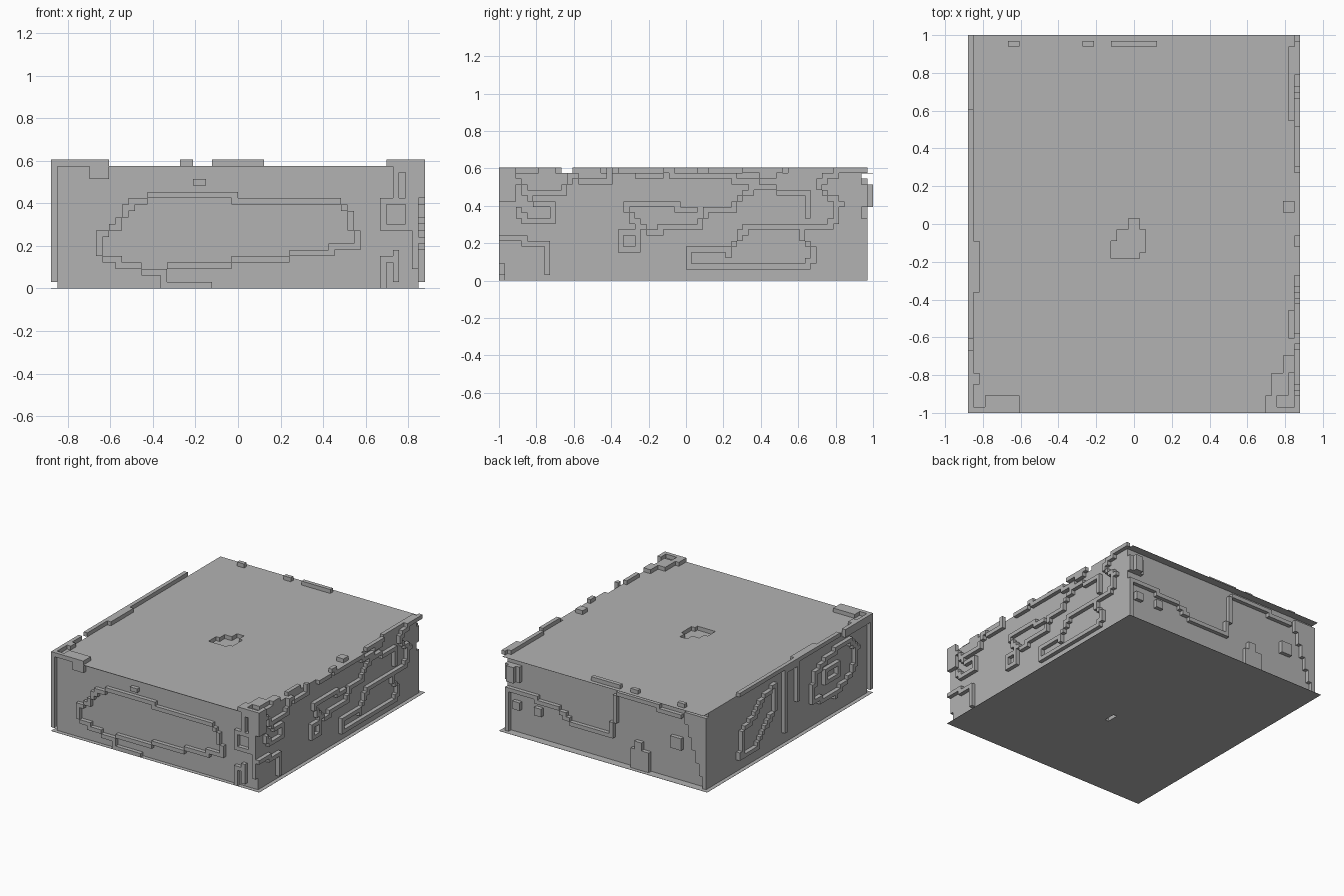
import bpy, bmesh

V = 2 / 66                       # size of one grid block
X, YF, YB, Z = 28, 32, 31, 19    # wall positions in blocks

cube = bpy.data.objects.get("Cube")
if cube:
    bpy.data.objects.remove(cube)

grey = bpy.data.materials.new("plain_grey")
grey.use_nodes = True
COLOUR = (0.45, 0.45, 0.45, 1)
grey.diffuse_color = COLOUR
grey.node_tree.nodes["Principled BSDF"].inputs["Base Color"].default_value = COLOUR


def finish(name, bm):
    mesh = bpy.data.meshes.new(name)
    bmesh.ops.recalc_face_normals(bm, faces=bm.faces)
    bm.to_mesh(mesh)
    bm.free()
    mesh.materials.append(grey)
    ob = bpy.data.objects.new(name, mesh)
    bpy.context.scene.collection.objects.link(ob)
    return ob


def box(name, lo, hi):
    bm = bmesh.new()
    bmesh.ops.create_cube(bm, size=1)
    for v in bm.verts:
        v.co = [(lo[i] if v.co[i] < 0 else hi[i]) * V for i in range(3)]
    return finish(name, bm)


def in_body(c):
    return -X <= c[0] < X and -YF <= c[1] < YB and 0 <= c[2] < Z


def blocks(name, cells):
    """Mesh only the exposed faces of a set of grid blocks."""
    bm = bmesh.new()
    for c in cells:
        for axis in range(3):
            for side in (0, 1):
                n = list(c)
                n[axis] += 2 * side - 1
                if tuple(n) in cells or in_body(n):
                    continue
                quad = []
                for a, b in ((0, 0), (1, 0), (1, 1), (0, 1)):
                    p = list(c)
                    p[axis] += side
                    p[(axis + 1) % 3] += a
                    p[(axis + 2) % 3] += b
                    quad.append(bm.verts.new([k * V for k in p]))
                bm.faces.new(quad)
    bmesh.ops.remove_doubles(bm, verts=bm.verts, dist=V / 10)
    return finish(name, bm)


def trace(path):
    """Stepped line of grid squares through points given in units."""
    out = set()
    for (u0, w0), (u1, w1) in zip(path, path[1:]):
        n = max(1, int(max(abs(u1 - u0), abs(w1 - w0)) / V * 2))
        for i in range(n + 1):
            t = i / n
            out.add((int((u0 + (u1 - u0) * t) // V), int((w0 + (w1 - w0) * t) // V)))
    return out


def fill(u0, u1, w0, w1):
    a, b, c, d = (round(k / V) for k in (u0, u1, w0, w1))
    return {(u, w) for u in range(a, b) for w in range(c, d)}


def relief(name, axis, layer, squares):
    cells = {((layer, u, w) if axis == 0 else (u, layer, w)) for u, w in squares}
    return blocks(name, cells)


def ring(u, w, du=.09, dw=.09):
    return trace([(u, w), (u + du, w), (u + du, w + dw), (u, w + dw), (u, w)])


# Main box, with thin base and top sheets that overhang the walls
body = box("body", (-X, -YF, 0), (X, YB, Z))
box("base_sheet", (-29, -33, 0), (29, 33, .05))
box("top_overhang_back", (-X, YB, Z - .05), (X, 33, Z))
box("top_overhang_front", (-X, -33, Z - .05), (X, -YF, Z))

# Stepped hollow in the top and a slot in the base
hollow = {(x, y, z) for z in (Z - 1, Z) for x, y in
          fill(-.12, .03, -.18, -.09) | fill(.03, .06, -.15, -.03)
          | fill(-.09, .03, -.09, -.03) | fill(-.03, .03, -.03, .03)}
slot = {(1, y, z) for z in (-1, 0) for y in range(-8, -5)}
for name, cells, ob in (("top_hollow_cutter", hollow, body), ("base_slot_cutter", slot, body),
                        ("sheet_slot_cutter", slot, bpy.data.objects["base_sheet"])):
    # cutters keep all of their faces
    saved, in_body = in_body, lambda c: False
    cutter = blocks(name, cells)
    in_body = saved
    cutter.hide_render = True
    cutter.hide_set(True)
    mod = ob.modifiers.new(name, "BOOLEAN")
    mod.operation = "DIFFERENCE"
    mod.object = cutter

# Front wall: long loop, lower marks, ragged right corner
front = trace([(-.6, .14), (-.66, .17), (-.66, .25), (-.58, .28), (-.52, .38), (-.4, .44),
               (-.1, .44), (.1, .4), (.45, .42), (.53, .36), (.56, .2), (.3, .16),
               (.1, .13), (-.2, .11), (-.42, .08), (-.5, .1), (-.6, .14)])
front |= trace([(-.34, .08), (-.34, .03), (-.14, .03)]) | fill(-.21, -.15, .48, .52)
front |= trace([(.68, 0), (.68, .13), (.74, .16), (.74, .05)])
front |= ring(.68, .28, .12, .14) | ring(.73, .42, .08, .14) | trace([(.84, .1), (.84, .58)])
front |= fill(-.7, -.61, .52, .606) | fill(-.85, -.67, .576, .606) | fill(.7, .85, .576, .606)
relief("front_relief", 1, -33, front)

# Right-hand wall (+x): loops and broken outlines
side = trace([(.01, .18), (.01, .08), (.6, .07), (.68, .1), (.68, .18), (.62, .22), (.62, .29),
              (.32, .29), (.28, .22), (.22, .15), (.01, .18)])
side |= trace([(-.32, .41), (-.28, .32), (-.2, .27), (.08, .28), (.1, .38), (.26, .39),
               (.32, .48), (.45, .5), (.52, .46), (.64, .47), (.66, .35)])
side |= trace([(-.3, .4), (-.1, .41), (.05, .37)]) | ring(-.36, .17)
side |= trace([(.66, .3), (.78, .3), (.82, .4), (.74, .47), (.7, .53), (.82, .58)])
side |= trace([(-.95, .58), (-.85, .47), (-.66, .47), (-.62, .55), (-.4, .52), (-.4, .59)])
side |= trace([(-.9, .38), (-.86, .32), (-.72, .33), (-.7, .4), (-.84, .43)])
side |= trace([(-.97, .24), (-.88, .24), (-.87, .2), (-.74, .2), (-.74, .05)])
side |= trace([(-.25, .56), (-.1, .58), (.05, .55), (.2, .57), (.32, .52), (.5, .58)])
side |= fill(-1, -.9, .42, .606) | fill(.8, .97, .576, .606) | fill(.3, .52, .576, .606)
relief("right_relief", 0, X, side)

# Left-hand wall (-x): two loops and an upright
side = trace([(.58, .1), (.56, .3), (.42, .36), (.3, .46), (.16, .5), (.16, .32),
              (.3, .22), (.38, .12), (.58, .1)])
side |= trace([(-.28, .2), (-.32, .4), (-.5, .48), (-.72, .5), (-.82, .42), (-.78, .25),
               (-.55, .15), (-.28, .2)])
side |= trace([(.06, .12), (.04, .56), (-.1, .56), (-.1, .3)]) | ring(-.6, .28, .15, .1)
side |= fill(-1, -.66, .546, .606) | fill(-.6, .6, .576, .606) | trace([(-.97, .04), (-.97, .58)])
relief("left_relief", 0, -29, side)

# Back wall: stepped panel edge, small blocks, stepped corner
back = trace([(.82, .02), (.82, .33), (.4, .28), (.3, .21), (-.05, .2), (-.08, .5)])
back |= trace([(-.1, .54), (-.35, .54), (-.5, .5), (-.62, .5)]) | ring(.73, .42)
back |= fill(.73, .79, .18, .24) | fill(.55, .61, .18, .24) | fill(-.36, -.21, 0, .15)
back |= fill(-.3, -.24, .15, .21) | fill(-.64, -.55, .24, .33)
for i in range(6):
    back |= fill(-.85, -.82 + i * .03, i * .09, i * .09 + .1)
relief("back_relief", 1, YB, back)
relief("back_knob", 1, 32, fill(.76, .82, .4, .515))

# Broken raised rim along the top edges
rim = fill(-.67, -.61, .94, .97) | fill(-.28, -.21, .94, .97) | fill(-.12, .12, .94, .97)
rim |= fill(-.79, -.61, -.97, -.91) | fill(.7, .76, -.97, -.91) | fill(.73, .82, -.91, -.79)
rim |= fill(.79, .85, -.79, -.7) | fill(.82, .85, -.6, -.45) | fill(.82, .85, .55, .94)
rim |= fill(.79, .85, .06, .12) | fill(-.85, -.82, -.36, -.09) | fill(-.85, -.82, -.85, -.79)
blocks("top_rim", {(x, y, Z) for x, y in rim})
